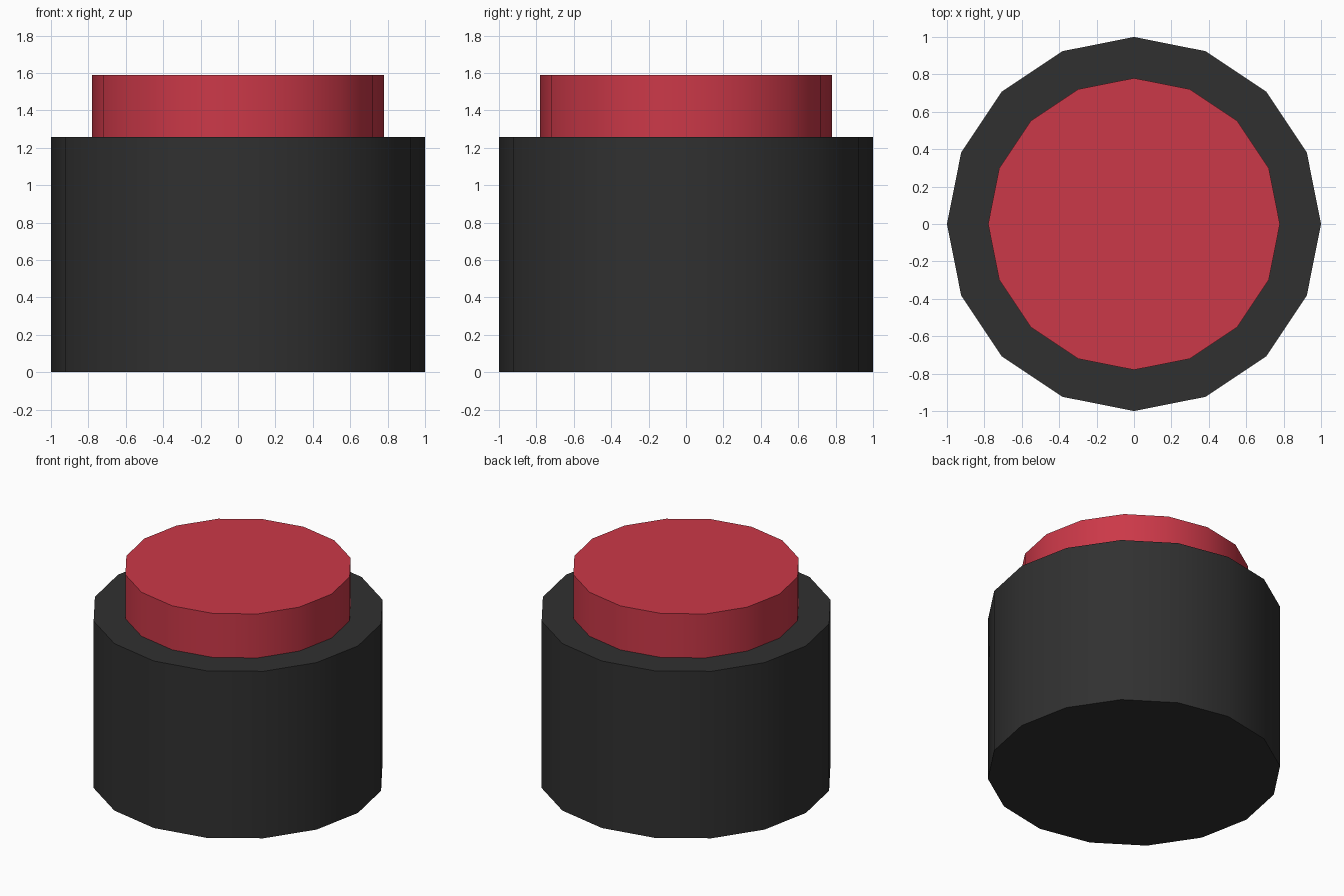
import bpy
import math

if "Cube" in bpy.data.objects:
    bpy.data.objects.remove(bpy.data.objects["Cube"])


def material(name, rgb):
    mat = bpy.data.materials.new(name)
    mat.diffuse_color = (*rgb, 1.0)
    mat.use_nodes = True
    mat.node_tree.nodes["Principled BSDF"].inputs["Base Color"].default_value = mat.diffuse_color
    return mat


def drum(name, radius, z0, z1, mat):
    # 16-sided upright cylinder with smooth sides and crisp rims
    bpy.ops.mesh.primitive_cylinder_add(
        vertices=16, radius=radius, depth=z1 - z0, location=(0, 0, (z0 + z1) / 2))
    obj = bpy.context.object
    obj.name = name
    obj.data.materials.append(mat)
    bpy.ops.object.shade_smooth_by_angle(angle=math.radians(30))
    return obj


# Dark housing
drum("button_housing", 1.0, 0.0, 1.257, material("dark_housing", (0.03, 0.03, 0.03)))

# Red push cap, seated slightly into the housing
drum("button_cap", 0.78, 1.24, 1.588, material("red_cap", (0.6, 0.04, 0.065)))
